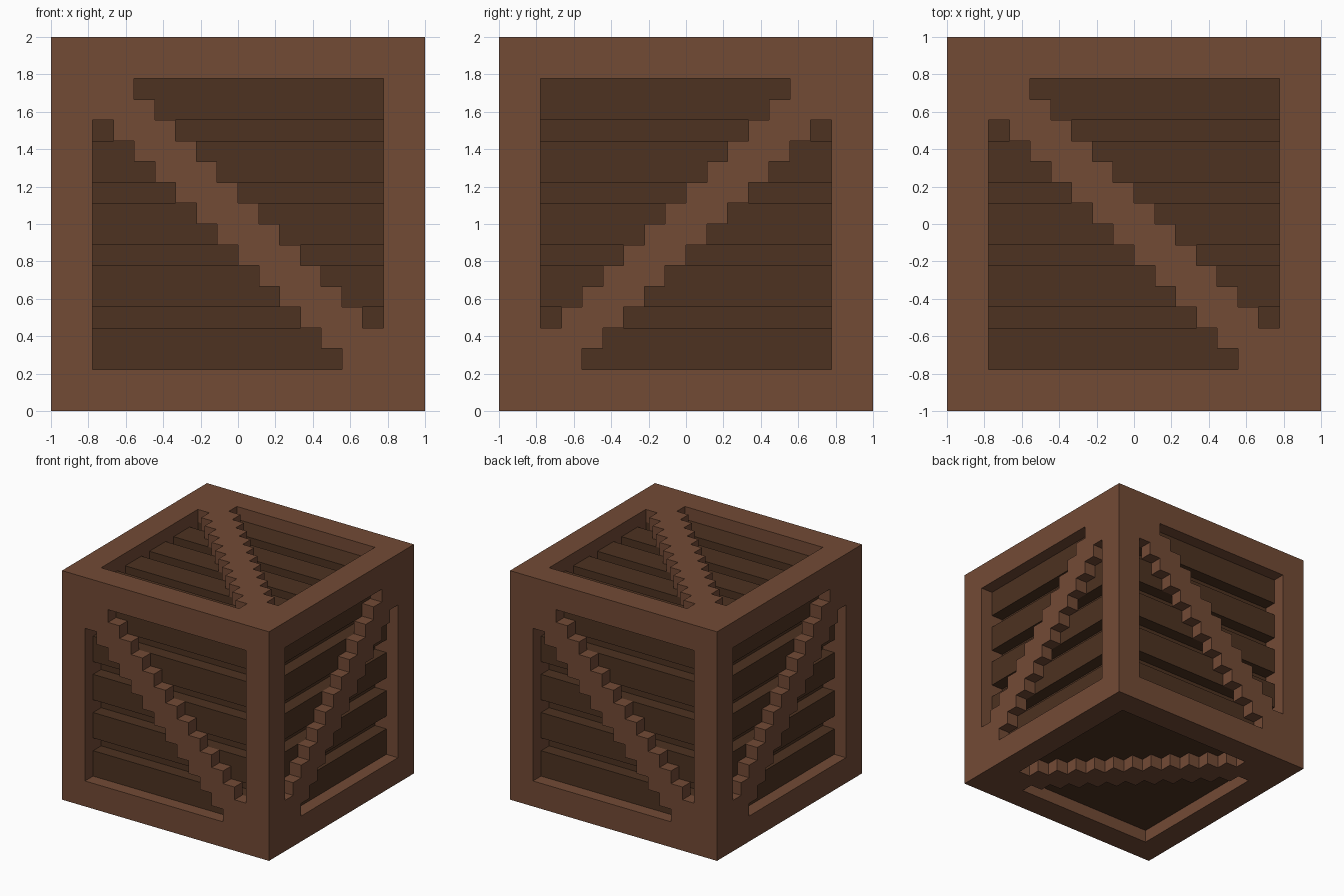
import bpy, bmesh
from mathutils import Matrix, Vector

if "Cube" in bpy.data.objects:
    bpy.data.objects.remove(bpy.data.objects["Cube"], do_unlink=True)

S = 1 / 9  # one block; the crate is 18 blocks wide


def material(name, rgb):
    m = bpy.data.materials.new(name)
    m.use_nodes = True
    m.diffuse_color = (*rgb, 1)
    bsdf = m.node_tree.nodes["Principled BSDF"]
    bsdf.inputs["Base Color"].default_value = (*rgb, 1)
    bsdf.inputs["Roughness"].default_value = 0.9
    return m


FRAME = material("reddish brown wood", (0.171, 0.069, 0.036))
PLANK = material("dark brown wood", (0.074, 0.032, 0.015))


def finish(name, bm, mat, matrix=Matrix()):
    """Move a mesh from crate-centred block units into the scene."""
    bm.transform(Matrix.Translation((0, 0, 1)) @ Matrix.Scale(S, 4) @ matrix)
    bmesh.ops.recalc_face_normals(bm, faces=bm.faces)
    mesh = bpy.data.meshes.new(name)
    bm.to_mesh(mesh)
    bm.free()
    mesh.materials.append(mat)
    bpy.context.collection.objects.link(bpy.data.objects.new(name, mesh))


def add_box(bm, lo, hi):
    lo, hi = Vector(lo), Vector(hi)
    mat = Matrix.Translation((lo + hi) / 2) @ Matrix.Diagonal((*(hi - lo), 1))
    bmesh.ops.create_cube(bm, size=1, matrix=mat)


# Outer frame: a cube with an open pocket in every face
bm = bmesh.new()
add_box(bm, (-9, -9, -9), (9, 9, 9))
floors = bm.faces[:]
bmesh.ops.inset_individual(bm, faces=floors, thickness=2, use_even_offset=True)
walls = []
for f in floors:
    n = f.normal.copy()
    depth = 1 if n.z < -0.5 else 2
    rim = f.edges[:]
    bm.faces.remove(f)
    ext = bmesh.ops.extrude_edge_only(bm, edges=rim)["geom"]
    bmesh.ops.translate(bm, vec=-n * depth,
                        verts=[v for v in ext if isinstance(v, bmesh.types.BMVert)])
finish("crate_frame", bm, FRAME)

# Solid core behind the planks, which also forms the flat underside panel
bm = bmesh.new()
add_box(bm, (-7, -7, -8), (7, 7, 7))
finish("backing_core", bm, PLANK)


def build_planks(name, matrix):
    bm = bmesh.new()
    for row in range(5):
        top = 7 - 3 * row
        add_box(bm, (-7, top - 2, 7), (7, top, 8))
    finish(name, bm, PLANK, matrix)


def build_brace(name, matrix):
    """Stepped diagonal from upper left to lower right, one block thick."""
    right, left = [], []
    for r in range(2, 16):
        lo, hi = max(2, r - 1) - 9, min(16, r + 2) - 9
        right += [(hi, 9 - r), (hi, 8 - r)]
        left += [(lo, 9 - r), (lo, 8 - r)]
    outline = list(dict.fromkeys(right + left[::-1]))
    bm = bmesh.new()
    face = bm.faces.new([bm.verts.new((u, v, 8)) for u, v in outline])
    ext = bmesh.ops.extrude_face_region(bm, geom=[face], use_keep_orig=True)["geom"]
    bmesh.ops.translate(bm, vec=(0, 0, 1),
                        verts=[v for v in ext if isinstance(v, bmesh.types.BMVert)])
    finish(name, bm, FRAME, matrix)


# Each side: direction across, direction up, direction outward
SIDES = {
    "front": ((1, 0, 0), (0, 0, 1), (0, -1, 0)),
    "back": ((-1, 0, 0), (0, 0, 1), (0, 1, 0)),
    "left": ((0, -1, 0), (0, 0, 1), (1, 0, 0)),
    "right": ((0, 1, 0), (0, 0, 1), (-1, 0, 0)),
    "top": ((1, 0, 0), (0, 1, 0), (0, 0, 1)),
    "bottom": ((1, 0, 0), (0, 1, 0), (0, 0, -1)),
}
for side, axes in SIDES.items():
    matrix = Matrix(axes).transposed().to_4x4()
    build_brace(side + "_brace", matrix)
    if side != "bottom":
        build_planks(side + "_planks", matrix)
